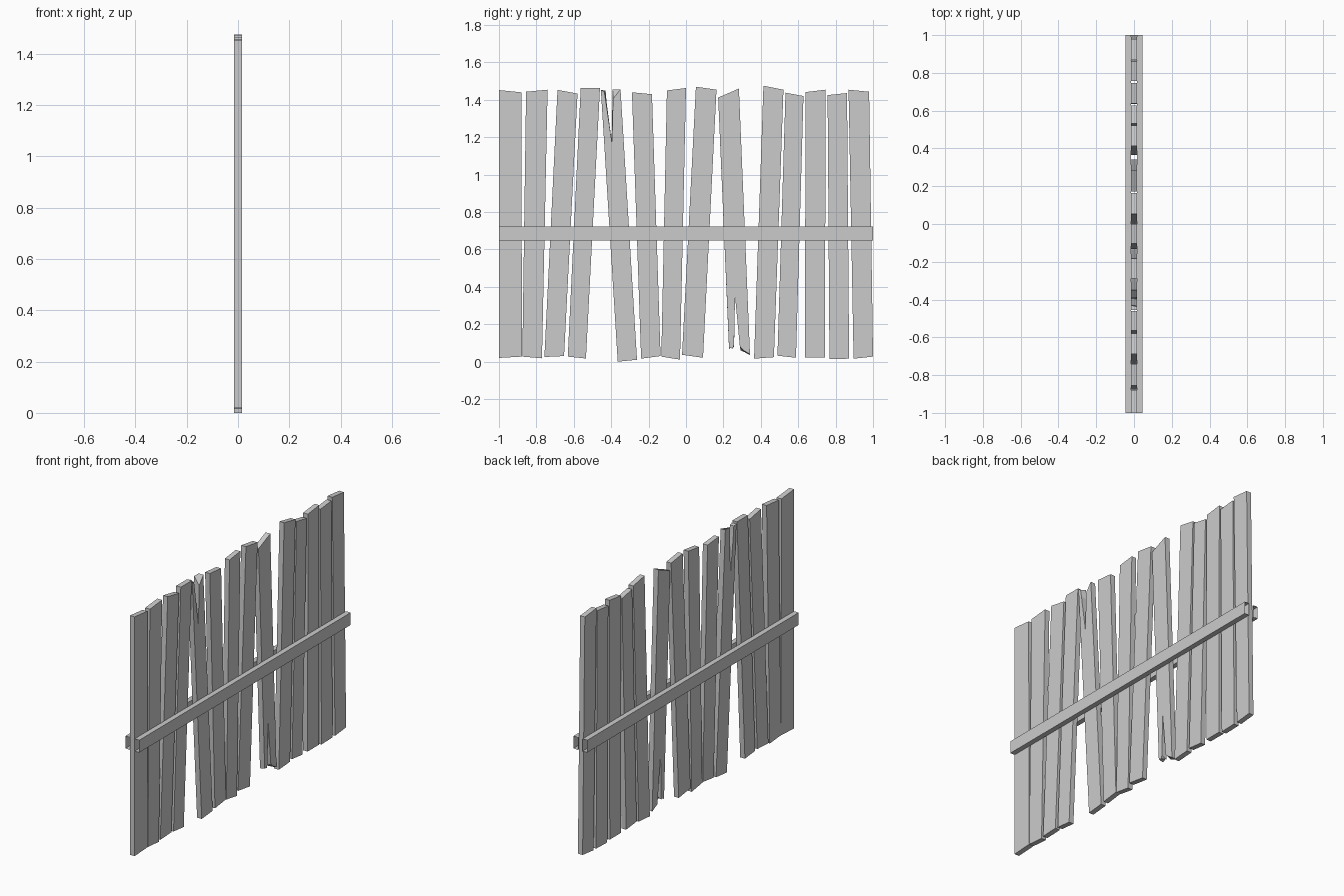
import bpy, bmesh

HALF = 0.0155        # half thickness of a plank
RAIL_OUT = 0.046     # outer face of the rails
RAIL_Z = (0.648, 0.722)


def prism(name, front, back):
    """Solid between an outline on the +x face and a matching one on the -x face."""
    bm = bmesh.new()
    a = [bm.verts.new((HALF, y, z)) for y, z in front]
    b = [bm.verts.new((-HALF, y, z)) for y, z in back]
    bm.faces.new(a)
    bm.faces.new(b[::-1])
    n = len(a)
    for i in range(n):
        bm.faces.new((a[i], b[i], b[(i + 1) % n], a[(i + 1) % n]))
    bmesh.ops.recalc_face_normals(bm, faces=bm.faces)
    finish(name, bm)


def finish(name, bm):
    me = bpy.data.meshes.new(name)
    bm.to_mesh(me)
    bm.free()
    bpy.context.collection.objects.link(bpy.data.objects.new(name, me))


# Whole planks: bottom left, bottom right, top right, top left as y, z
planks = [
    (-1.0, .02, -.877, .027, -.88, 1.44, -1.0, 1.452),
    (-.875, .027, -.77, .018, -.74, 1.454, -.855, 1.443),
    (-.757, .025, -.652, .03, -.58, 1.433, -.687, 1.453),
    (-.632, .027, -.535, .017, -.46, 1.463, -.563, 1.463),
    (-.24, .016, -.136, .03, -.182, 1.43, -.289, 1.44),
    (-.132, .027, -.032, .011, 0.0, 1.463, -.102, 1.45),
    (-.021, .037, .091, .021, .163, 1.454, .053, 1.47),
    (.364, .016, .47, .024, .521, 1.454, .414, 1.475),
    (.489, .032, .588, .021, .628, 1.42, .532, 1.438),
    (.636, .021, .743, .021, .746, 1.454, .639, 1.441),
    (.767, .013, .872, .016, .861, 1.436, .757, 1.425),
    (.896, .016, 1.0, .027, .979, 1.443, .869, 1.454),
]
for i, p in enumerate(planks):
    outline = list(zip(p[::2], p[1::2]))
    prism(f"plank_{i + 1}", outline, outline)

# Plank split at the top
base = [(-.365, 0.0), (-.262, .01)]
prism("plank_split_top",
      base + [(-.35, 1.456), (-.39, 1.405), (-.396, 1.17), (-.43, 1.40), (-.438, 1.445), (-.455, 1.452)],
      base + [(-.35, 1.456), (-.392, 1.456), (-.398, 1.17), (-.425, 1.39), (-.43, 1.45), (-.455, 1.452)])

# Plank split at the bottom
top = [(.283, 1.46), (.172, 1.412)]
prism("plank_split_bottom",
      top + [(.23, .075), (.25, .07), (.257, .09), (.262, .353), (.288, .08), (.308, .06), (.342, .04)],
      top + [(.23, .068), (.25, .08), (.257, .075), (.262, .353), (.292, .06), (.315, .05), (.342, .035)])

# Rails on both sides: four-sided sleeves with open ends
for name, s in (("rail_right", 1), ("rail_left", -1)):
    bm = bmesh.new()
    section = [(s * HALF, RAIL_Z[0]), (s * RAIL_OUT, RAIL_Z[0]),
               (s * RAIL_OUT, RAIL_Z[1]), (s * HALF, RAIL_Z[1])]
    ends = [[bm.verts.new((x, y, z)) for x, z in section] for y in (-1, 1)]
    for i in range(4):
        j = (i + 1) % 4
        f = (ends[0][i], ends[0][j], ends[1][j], ends[1][i])
        bm.faces.new(f if s > 0 else f[::-1])
    bm.normal_update()
    # make the sleeve face outwards
    cz = sum(RAIL_Z) / 2
    for f in bm.faces:
        c = f.calc_center_median()
        c.x -= s * (HALF + RAIL_OUT) / 2
        c.z -= cz
        if f.normal.dot(c) < 0:
            f.normal_flip()
    finish(name, bm)
